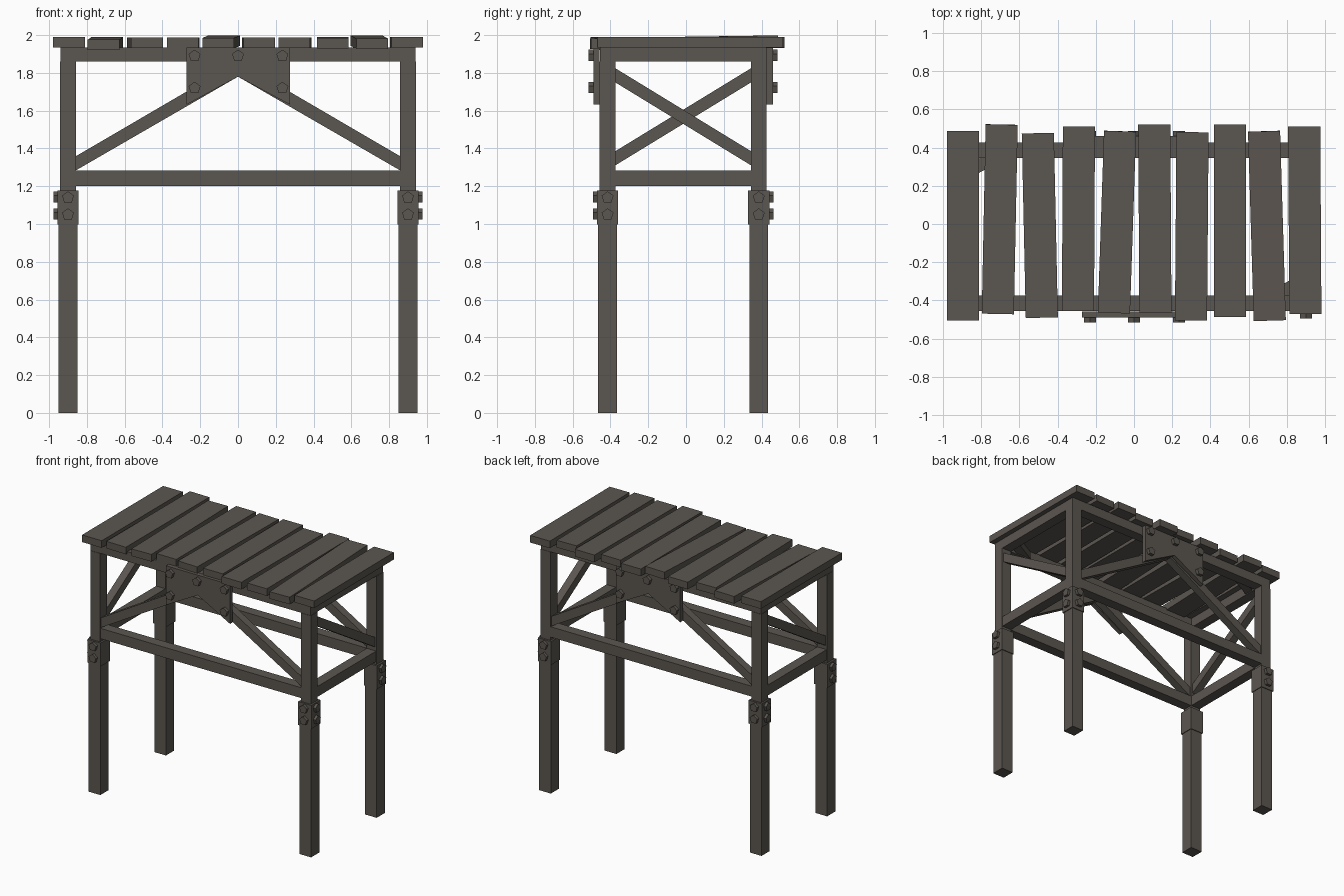
import bpy, bmesh, math
from mathutils import Vector, Matrix

if "Cube" in bpy.data.objects:
    bpy.data.objects.remove(bpy.data.objects["Cube"])

wood = bpy.data.materials.new("dark weathered wood")
wood.diffuse_color = (0.105, 0.093, 0.08, 1)
wood.use_nodes = True
wood.node_tree.nodes["Principled BSDF"].inputs["Base Color"].default_value = wood.diffuse_color
YC = -0.015            # frame centre in y
PX, PY = 0.90, 0.40    # post offsets from the frame centre


def finish(name, bm):
    bmesh.ops.recalc_face_normals(bm, faces=bm.faces)
    me = bpy.data.meshes.new(name)
    bm.to_mesh(me)
    bm.free()
    me.materials.append(wood)
    ob = bpy.data.objects.new(name, me)
    bpy.context.collection.objects.link(ob)
    return ob


def box(name, c, s, rot=None):
    bm = bmesh.new()
    m = Matrix.Translation(c) @ (rot or Matrix()) @ Matrix.Diagonal((*s, 1))
    bmesh.ops.create_cube(bm, size=1, matrix=m)
    return finish(name, bm)


def prism(name, pts, axis, a, b):
    """Extrude a 2D profile along an axis from a to b."""
    place = {"x": lambda p, t: (t, p[0], p[1]),
             "y": lambda p, t: (p[0], t, p[1]),
             "z": lambda p, t: (p[0], p[1], t)}[axis]
    bm = bmesh.new()
    lo = [bm.verts.new(place(p, a)) for p in pts]
    hi = [bm.verts.new(place(p, b)) for p in pts]
    bm.faces.new(lo)
    bm.faces.new(hi[::-1])
    n = len(pts)
    for i in range(n):
        bm.faces.new((lo[i], lo[(i + 1) % n], hi[(i + 1) % n], hi[i]))
    return finish(name, bm)


def bolt(name, u, z, axis, a, b, r=0.033):
    """Five-sided bolt head."""
    pts = [(u + r * math.sin(math.tau * k / 5), z + r * math.cos(math.tau * k / 5))
           for k in range(5)]
    prism(name, pts, axis, a, b)


# Legs, sleeves, upper posts and sleeve bolts
for sx, xn in ((-1, "left"), (1, "right")):
    for sy, yn in ((-1, "front"), (1, "back")):
        x, y, n = sx * PX, YC + sy * PY, f"{yn}_{xn}"
        box(n + "_leg", (x, y, 0.54), (0.10, 0.10, 1.08))
        box(n + "_sleeve", (x, y, 1.087), (0.112, 0.112, 0.181))
        box(n + "_post", (x, y, 1.50), (0.084, 0.084, 0.72))
        for z in (1.14, 1.05):
            bolt(n + "_bolt_y", x, z, "y", y + sy * 0.05, y + sy * 0.078)
            bolt(n + "_bolt_x", y, z, "x", x + sx * 0.05, x + sx * 0.076)

# Long beams, chevron braces, gusset plates and plate bolts
for s, n in ((-1, "front"), (1, "back")):
    y = YC + s * PY
    box(n + "_top_beam", (0, y, 1.898), (1.88, 0.08, 0.075))
    box(n + "_lower_beam", (0, y, 1.242), (1.73, 0.08, 0.08))
    prism(n + "_braces", [(-0.865, 1.28), (0, 1.78), (0.865, 1.28), (0.865, 1.355),
                          (0, 1.86), (-0.865, 1.355)], "y", y - 0.03, y + 0.03)
    prism(n + "_gusset", [(-0.272, 1.935), (-0.272, 1.632), (0, 1.78), (0.275, 1.632),
                          (0.275, 1.935)], "y", y + s * 0.042, y + s * 0.075)
    for bx, bz in ((-0.23, 1.89), (0, 1.89), (0.235, 1.89), (-0.23, 1.72), (0.235, 1.72)):
        bolt(n + "_gusset_bolt", bx, bz, "y", y + s * 0.07, y + s * 0.10)

# End beams, one diagonal brace per end, one flat corner knee per end
for s, n in ((-1, "left"), (1, "right")):
    x = s * PX
    box(n + "_end_top_beam", (x, YC, 1.898), (0.08, 0.74, 0.075))
    box(n + "_end_lower_beam", (x, YC, 1.242), (0.08, 0.74, 0.08))
    f = lambda y: YC - s * y
    prism(n + "_end_brace", [(f(0.36), 1.825), (f(0.36), 1.75), (f(-0.36), 1.31),
                             (f(-0.36), 1.385)], "x", x - 0.03, x + 0.03)
    prism(n + "_corner_knee", [(s * 0.87, f(0.25)), (s * 0.62, f(0.385)),
                               (s * 0.76, f(0.385)), (s * 0.87, f(0.325))],
          "z", 1.868, 1.925)

# Deck planks: x at front, x at back, y front, y back, top z front, top z back
planks = [(-0.895, -0.895, -0.505, 0.485, 1.990, 1.990),
          (-0.712, -0.692, -0.470, 0.520, 1.976, 1.990),
          (-0.482, -0.503, -0.490, 0.475, 1.988, 1.988),
          (-0.293, -0.288, -0.455, 0.510, 1.988, 1.988),
          (-0.105, -0.073, -0.465, 0.485, 1.985, 1.999),
          (0.112, 0.106, -0.465, 0.520, 1.988, 1.988),
          (0.298, 0.306, -0.505, 0.480, 1.988, 1.988),
          (0.502, 0.502, -0.485, 0.520, 1.985, 1.990),
          (0.710, 0.680, -0.505, 0.485, 1.982, 1.999),
          (0.896, 0.890, -0.470, 0.510, 1.990, 1.990)]
for i, (xf, xb, yf, yb, zf, zb) in enumerate(planks):
    a, b = Vector((xf, yf, zf - 0.028)), Vector((xb, yb, zb - 0.028))
    d = b - a
    rot = (Matrix.Rotation(-math.atan2(d.x, d.y), 4, "Z")
           @ Matrix.Rotation(math.atan2(d.z, d.y), 4, "X"))
    box(f"deck_plank_{i + 1}", (a + b) / 2, (0.168, d.length, 0.055), rot)
